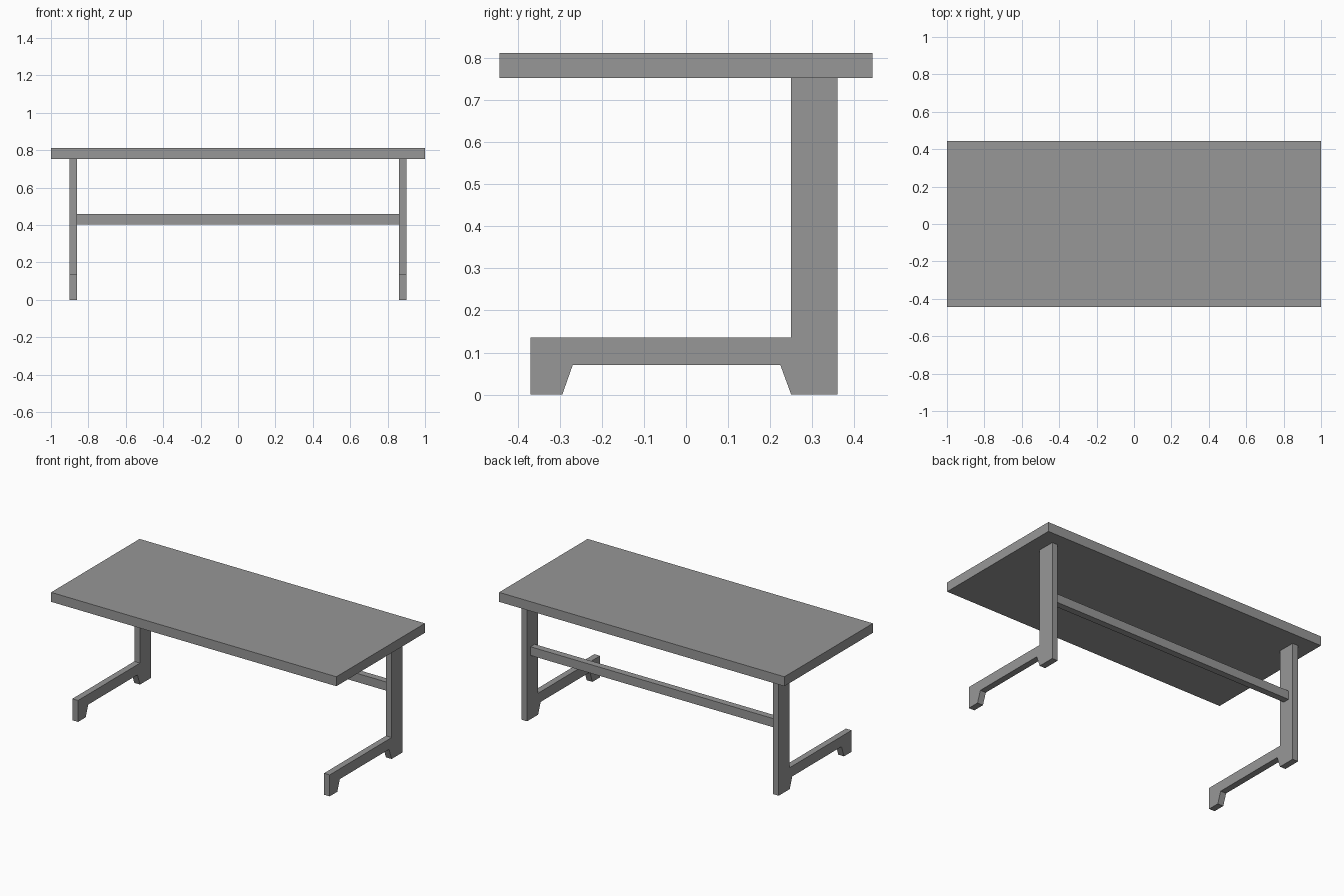
import bpy
import bmesh

default_cube = bpy.data.objects.get("Cube")
if default_cube:
    bpy.data.objects.remove(default_cube, do_unlink=True)

grey = bpy.data.materials.new("plain grey")
grey.use_nodes = True
colour = (0.31, 0.31, 0.31, 1)
grey.diffuse_color = colour
grey.node_tree.nodes["Principled BSDF"].inputs["Base Color"].default_value = colour


def extrude_profile(name, profile, x0, x1):
    """Extrude a (y, z) outline along x from x0 to x1."""
    bm = bmesh.new()
    face = bm.faces.new([bm.verts.new((x0, y, z)) for y, z in profile])
    result = bmesh.ops.extrude_face_region(bm, geom=[face])
    moved = [v for v in result["geom"] if isinstance(v, bmesh.types.BMVert)]
    bmesh.ops.translate(bm, verts=moved, vec=(x1 - x0, 0, 0))
    bmesh.ops.recalc_face_normals(bm, faces=bm.faces)
    mesh = bpy.data.meshes.new(name)
    bm.to_mesh(mesh)
    bm.free()
    mesh.materials.append(grey)
    obj = bpy.data.objects.new(name, mesh)
    bpy.context.collection.objects.link(obj)
    return obj


def rectangle(y0, y1, z0, z1):
    return [(y0, z0), (y1, z0), (y1, z1), (y0, z1)]


# Table top
extrude_profile("table_top", rectangle(-0.443, 0.443, 0.752, 0.812), -1, 1)

# Side frames: rear post, low rail and tapered feet in one outline
leg_outline = [(-0.37, 0), (-0.294, 0), (-0.269, 0.071), (0.224, 0.071),
               (0.25, 0), (0.36, 0), (0.36, 0.752), (0.25, 0.752),
               (0.25, 0.136), (-0.37, 0.136)]
for name, side in (("left_leg", 1), ("right_leg", -1)):
    extrude_profile(name, leg_outline, side * 0.862, side * 0.902)

# Rear crossbar between the posts
extrude_profile("crossbar", rectangle(0.283, 0.325, 0.404, 0.459), -0.862, 0.862)
